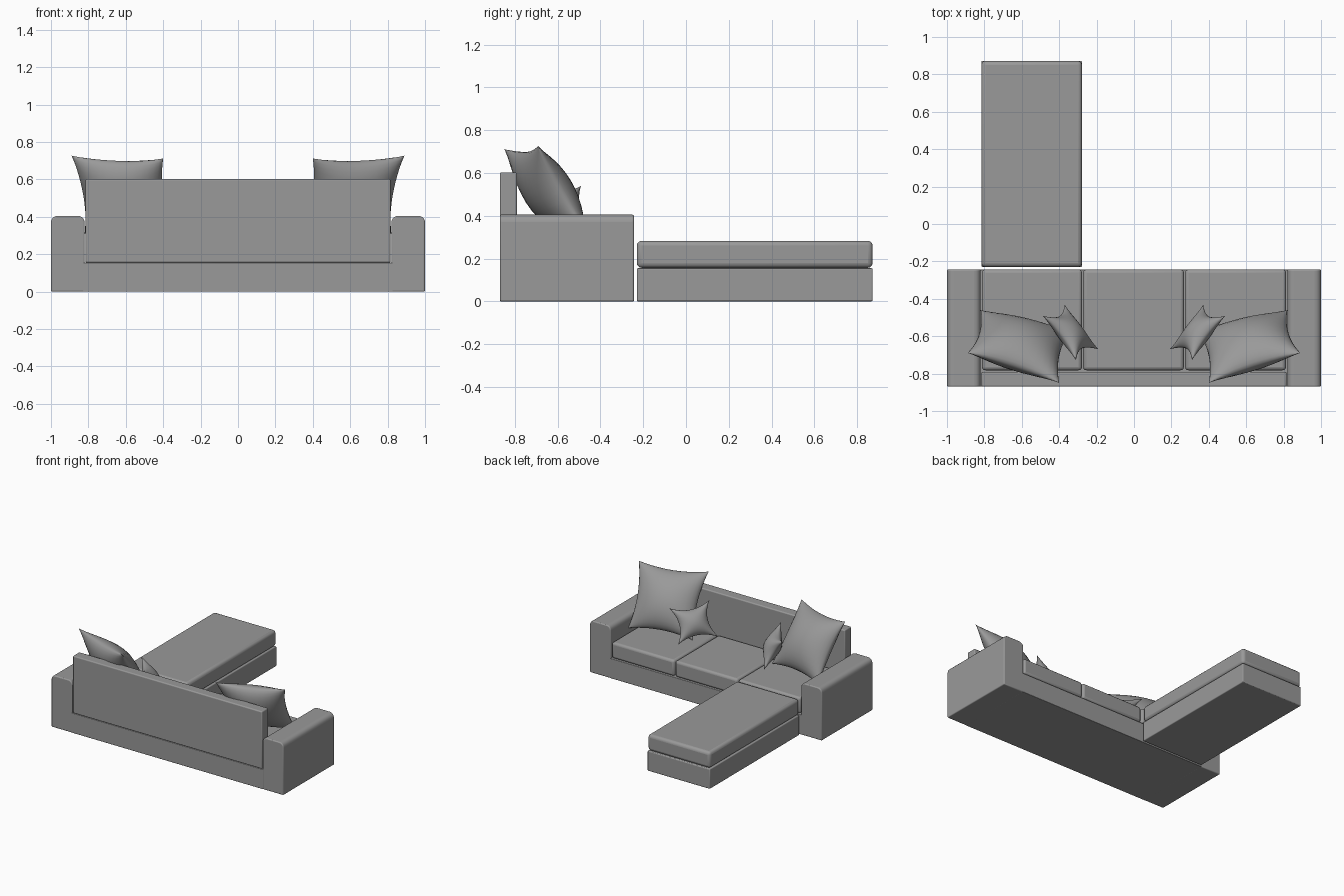
import bpy, math
from mathutils import Vector

cube = bpy.data.objects.get("Cube")
if cube:
    bpy.data.objects.remove(cube, do_unlink=True)

GREY = (0.32, 0.32, 0.32, 1)
fabric = bpy.data.materials.new("grey_fabric")
fabric.use_nodes = True
fabric.diffuse_color = GREY
fabric.node_tree.nodes["Principled BSDF"].inputs["Base Color"].default_value = GREY


def finish(obj, angle=40):
    obj.data.materials.append(fabric)
    bpy.ops.object.select_all(action="DESELECT")
    obj.select_set(True)
    bpy.context.view_layer.objects.active = obj
    bpy.ops.object.shade_smooth_by_angle(angle=math.radians(angle))


def box(name, low, high, bevel, crown=0):
    """Upholstered block between two corners, its top edges optionally rounder."""
    low, high = Vector(low), Vector(high)
    bpy.ops.mesh.primitive_cube_add(size=1, location=(low + high) / 2)
    obj = bpy.context.object
    obj.name = name
    obj.scale = high - low
    bpy.ops.object.transform_apply(location=False, rotation=False, scale=True)
    if crown:
        # Round the long top edges first
        weights = obj.data.attributes.new("bevel_weight_edge", "FLOAT", "EDGE")
        for edge in obj.data.edges:
            a, b = (obj.data.vertices[i].co for i in edge.vertices)
            if a.z > 0 and b.z > 0 and abs(a.y - b.y) > 0.01:
                weights.data[edge.index].value = 1
        top = obj.modifiers.new("crown", "BEVEL")
        top.limit_method = "WEIGHT"
        top.width, top.segments = crown, 5
    mod = obj.modifiers.new("soft_edges", "BEVEL")
    mod.width, mod.segments = bevel, 3
    mod.limit_method = "ANGLE"
    mod.angle_limit = math.radians(40)
    finish(obj)


def pillow(name, corners, half_thick, pinch, side, n=16):
    """Square pillow with pointed corners, drawn between four corner points."""
    a, b, c, d = (Vector((p[0] * side, p[1], p[2])) for p in corners)
    normal = (b - a).cross(c - a).normalized()
    verts, faces, index = [], [], {}
    for sheet in (1, -1):
        for i in range(n + 1):
            for j in range(n + 1):
                rim = i in (0, n) or j in (0, n)
                if rim and sheet < 0:
                    index[sheet, i, j] = index[1, i, j]
                    continue
                u, v = (math.sin((k / n - 0.5) * math.pi) for k in (i, j))
                puff = half_thick * ((1 - u * u) * (1 - v * v)) ** 0.6
                s = (1 + u * (1 - pinch * (1 - v * v))) / 2
                t = (1 + v * (1 - pinch * (1 - u * u))) / 2
                point = a.lerp(b, s).lerp(c.lerp(d, s), t)
                index[sheet, i, j] = len(verts)
                verts.append(point + normal * puff * sheet)
        for i in range(n):
            for j in range(n):
                quad = [index[sheet, i + p, j + q]
                        for p, q in ((0, 0), (1, 0), (1, 1), (0, 1))]
                faces.append(quad if sheet > 0 else quad[::-1])
    mesh = bpy.data.meshes.new(name)
    mesh.from_pydata(verts, [], faces)
    if side < 0:
        mesh.flip_normals()
        mesh.flip_normals()
    obj = bpy.data.objects.new(name, mesh)
    bpy.context.collection.objects.link(obj)
    finish(obj, 75)


# Sofa frame
BACK, FRONT = -0.87, -0.243
box("sofa_base", (-0.83, BACK, 0), (0.83, FRONT, 0.155), 0.004)
box("backrest", (-0.815, BACK, 0.155), (0.815, -0.79, 0.602), 0.008)
for label, x in (("right", -1), ("left", 0.82)):
    box(label + "_arm", (x, BACK, 0), (x + 0.18, FRONT, 0.405), 0.007, 0.035)

# Seat cushions
EDGES = (-0.816, -0.275, 0.27, 0.816)
for label, x0, x1 in zip(("right", "middle", "left"), EDGES, EDGES[1:]):
    box(label + "_seat_cushion", (x0 + 0.003, -0.782, 0.158),
        (x1 - 0.003, FRONT, 0.283), 0.018)

# Chaise
box("chaise_base", (-0.816, -0.23, 0), (-0.278, 0.872, 0.155), 0.006)
box("chaise_cushion", (-0.816, -0.23, 0.157), (-0.278, 0.872, 0.283), 0.022)

# Mirrored pairs of pillows: top outer, top inner, bottom outer, bottom inner
LARGE = ((0.89, -0.69, 0.727), (0.40, -0.85, 0.712),
         (0.82, -0.46, 0.31), (0.34, -0.57, 0.30))
SMALL = ((0.49, -0.49, 0.54), (0.31, -0.73, 0.56),
         (0.37, -0.43, 0.31), (0.19, -0.67, 0.33))
for label, side in (("left", 1), ("right", -1)):
    pillow(label + "_large_pillow", LARGE, 0.11, 0.12, side)
    pillow(label + "_small_pillow", SMALL, 0.06, 0.30, side)
